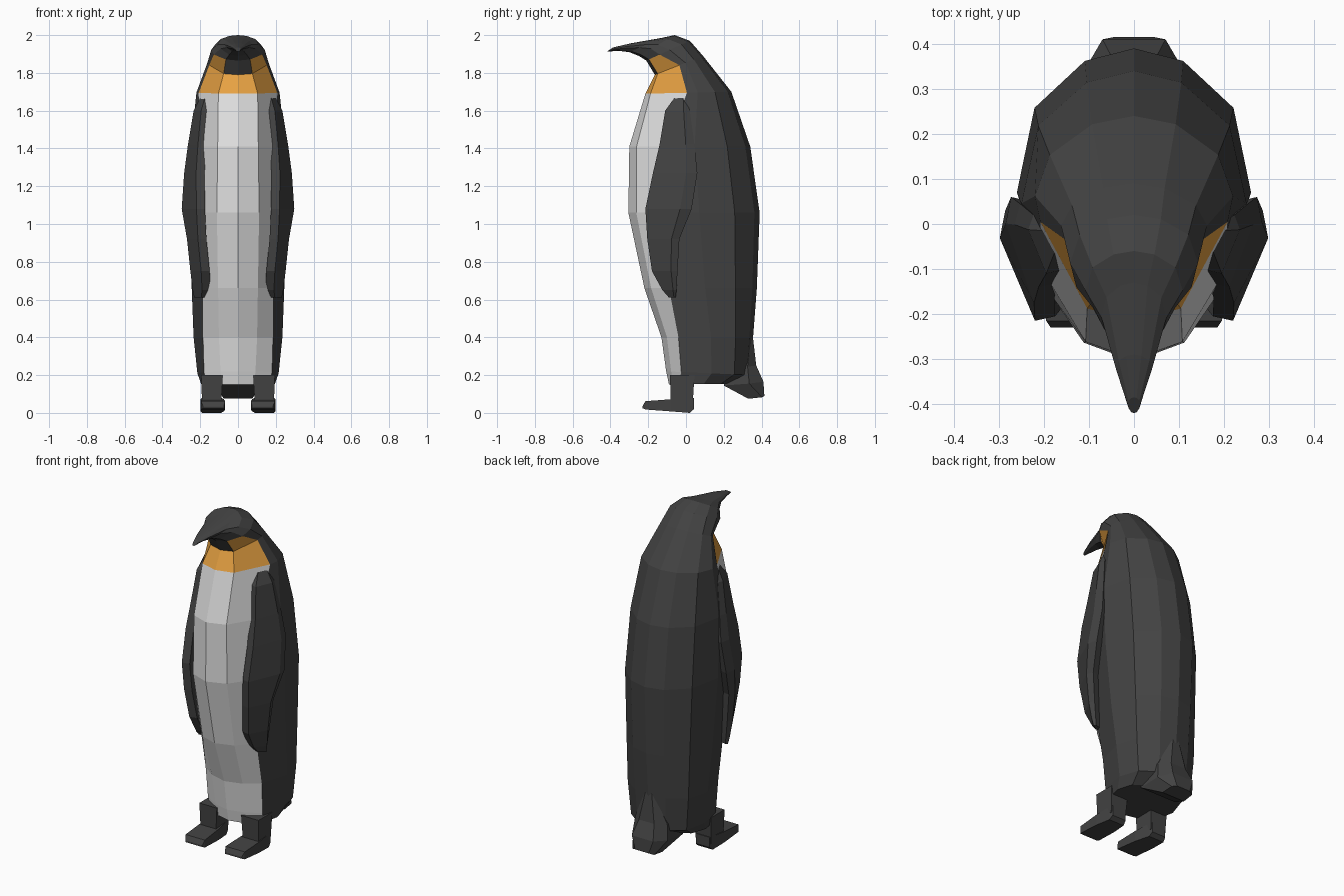
import bpy, bmesh
from mathutils import Vector

if "Cube" in bpy.data.objects:
    bpy.data.objects.remove(bpy.data.objects["Cube"])


def material(name, rgb):
    m = bpy.data.materials.new(name)
    m.diffuse_color = (*rgb, 1)
    m.use_nodes = True
    m.node_tree.nodes["Principled BSDF"].inputs["Base Color"].default_value = m.diffuse_color
    return m


BLACK = material("charcoal feathers", (0.055, 0.055, 0.055))
WHITE = material("white belly", (0.75, 0.75, 0.75))
GOLD = material("golden neck", (0.80, 0.36, 0.055))


def loft(name, sections, mats, rule=None, mirror=False):
    """Skin closed sections with quads, cap both ends; rule(row, column) gives the colour."""
    bm = bmesh.new()
    rows = [[bm.verts.new(p) for p in s] for s in sections]
    n = len(rows[0])
    for r in range(len(rows) - 1):
        for c in range(n):
            d = (c + 1) % n
            f = bm.faces.new((rows[r][c], rows[r][d], rows[r + 1][d], rows[r + 1][c]))
            f.material_index = rule(r, c) if rule else 0
    bm.faces.new(rows[0])
    bm.faces.new(rows[-1])
    bmesh.ops.recalc_face_normals(bm, faces=bm.faces)
    me = bpy.data.meshes.new(name)
    bm.to_mesh(me)
    bm.free()
    for m in mats:
        me.materials.append(m)
    ob = bpy.data.objects.new(name, me)
    bpy.context.collection.objects.link(ob)
    if mirror:
        ob.modifiers.new("mirror", "MIRROR")
    return ob


# Body, head and beak: 12-sided tilted rings
# z front, z back, y front, y back, half width, colour edge x, colour edge y
RINGS = [
    (.150, .155, -.09, .25, .195, .170, -.020),
    (.220, .200, -.105, .34, .215, .180, -.025),
    (.400, .400, -.13, .355, .235, .185, -.040),
    (.660, .660, -.22, .375, .245, .185, -.090),
    (1.06, 1.06, -.305, .39, .260, .190, -.150),
    (1.41, 1.41, -.30, .34, .250, .205, -.100),
    (1.69, 1.70, -.215, .24, .220, .208, .005),
    (1.79, 1.89, -.165, .09, .162, .152, -.035),
    (1.865, 1.97, -.21, .02, .142, .128, -.140),
    (1.89, 2.00, -.25, -.06, .108, .092, -.185),
    (1.91, 1.985, -.30, -.13, .072, .060, -.245),
    (1.917, 1.957, -.36, -.29, .040, .034, -.338),
    (1.912, 1.935, -.42, -.385, .014, .012, -.409),
]


def ring(zf, zb, yf, yb, w, ex, ey):
    c, h = (yf + yb) / 2, (yb - yf) / 2
    side = max(c + .08 * h, ey + .25 * h)
    half = [(0, yf), (max(.43 * w, .5 * ex), c - .88 * h), (ex, ey), (w, side),
            (.85 * w, c + .62 * h), (.42 * w, c + .92 * h), (0, yb)]
    pts = half + [(-x, y) for x, y in half[-2:0:-1]]
    return [Vector((x, y, zf + (zb - zf) * (y - yf) / (yb - yf))) for x, y in pts]


def body_colour(row, col):
    col = min(col, 11 - col)          # same on both sides
    if row < 6 and col < 2:
        return 1
    if (row == 6 and col < 2) or (row == 7 and col == 1):
        return 2
    return 0


loft("body_and_head", [ring(*r) for r in RINGS], [BLACK, WHITE, GOLD], body_colour)

# Flippers: z, y lead, y trail, x lead, x trail
FLIPPER = [
    (1.67, -.06, .00, .185, .200),
    (1.60, -.11, .02, .205, .235),
    (1.42, -.14, .045, .222, .265),
    (1.27, -.175, .06, .232, .285),
    (1.08, -.215, .03, .230, .298),
    (.92, -.205, -.035, .222, .270),
    (.75, -.18, -.045, .205, .252),
    (.65, -.125, -.05, .200, .240),
    (.61, -.09, -.055, .205, .232),
]


def flipper_section(z, yl, yt, xl, xt):
    t = .055
    ym = yt - .25 * (yt - yl)
    return [(xl - .01, yl, z), (xt, ym, z), (xt - .012, yt, z),
            (xt - t, yt - .01, z), (xl - t, yl + .01, z)]


loft("flippers", [flipper_section(*f) for f in FLIPPER], [BLACK], mirror=True)


def box_section(y, x0, x1, z0, z1):
    return [(x0, y, z0), (x1, y, z0), (x1, y, z1), (x0, y, z1)]


# Feet: toe to heel, then ankles
FOOT = [(-.23, .075, .185, .025, .035), (-.215, .068, .195, .018, .062),
        (-.08, .075, .198, .008, .072), (.02, .09, .19, .0, .08), (.042, .095, .185, .02, .08)]
loft("feet", [box_section(*f) for f in FOOT], [BLACK], mirror=True)
LEG = [(.04, .09, .19, -.08, .035), (.20, .08, .195, -.085, .045)]
loft("ankles", [[(a, c, z), (b, c, z), (b, d, z), (a, d, z)] for z, a, b, c, d in LEG],
     [BLACK], mirror=True)

# Tail: wedge widening from the back, then narrowing to a blunt tip
# y front, z front, y back, z back, half width front, half width back
TAIL = [(.28, .42, .352, .42, .03, .02), (.22, .24, .372, .25, .11, .05),
        (.20, .145, .41, .165, .12, .07), (.33, .075, .415, .09, .075, .045)]
loft("tail", [[(-a, y0, z0), (a, y0, z0), (a * .95, (y0 + y1) / 2 + .03, (z0 + z1) / 2),
               (b, y1, z1), (-b, y1, z1), (-a * .95, (y0 + y1) / 2 + .03, (z0 + z1) / 2)]
              for y0, z0, y1, z1, a, b in TAIL], [BLACK])
